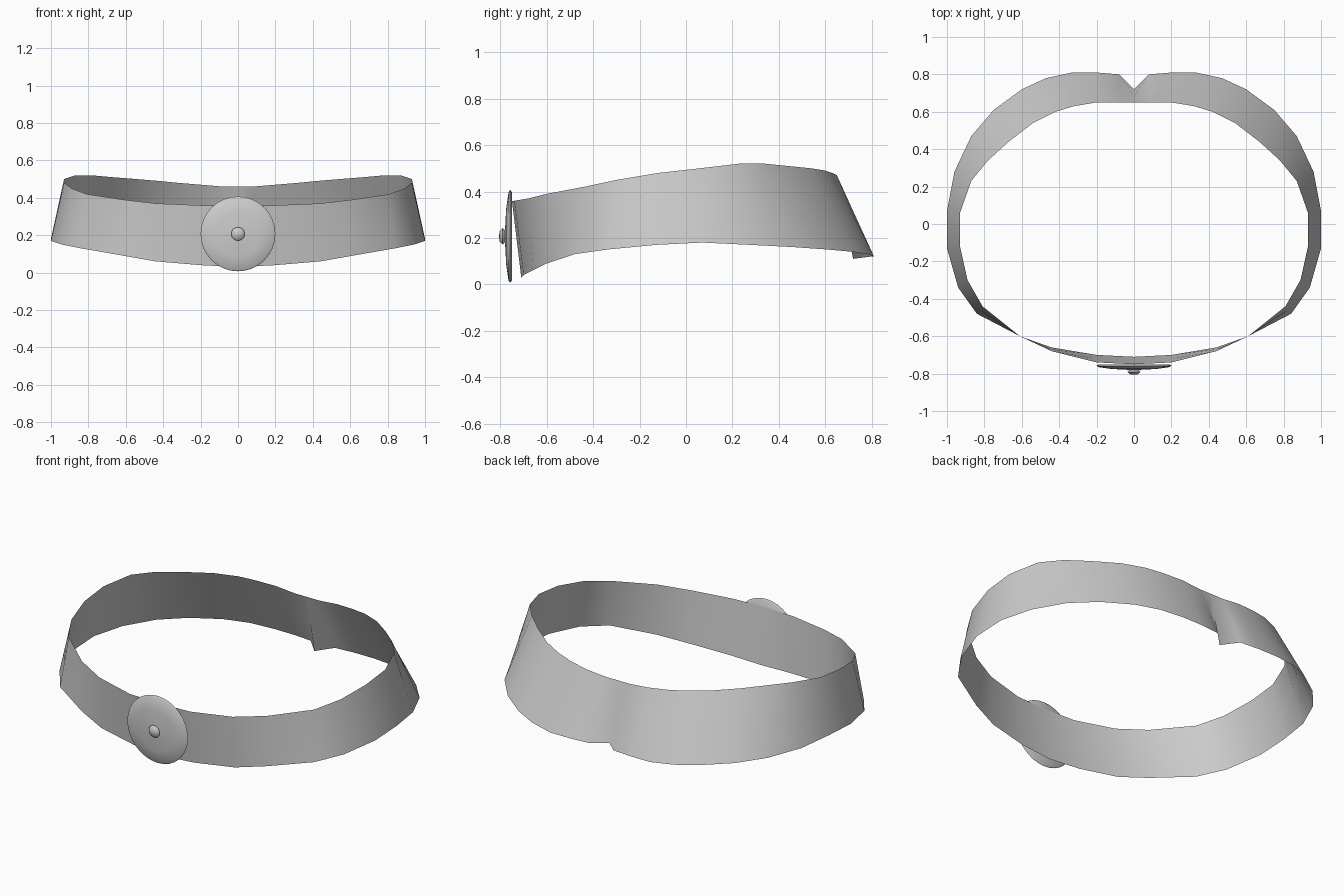
import bpy
import bmesh
from math import pi, radians
from mathutils import Matrix, Vector

default_cube = bpy.data.objects.get("Cube")
if default_cube:
    bpy.data.objects.remove(default_cube, do_unlink=True)


def make_material(name, colour):
    material = bpy.data.materials.new(name)
    material.use_nodes = True
    material.diffuse_color = colour
    material.node_tree.nodes["Principled BSDF"].inputs["Base Color"].default_value = colour
    return material


grey = make_material("plain grey", (0.6, 0.6, 0.6, 1))


def finish(name, bm, angle):
    """Turn a bmesh into a smooth shaded object."""
    mesh = bpy.data.meshes.new(name)
    bm.to_mesh(mesh)
    bm.free()
    mesh.materials.append(grey)
    obj = bpy.data.objects.new(name, mesh)
    bpy.context.collection.objects.link(obj)
    bpy.ops.object.select_all(action="DESELECT")
    obj.select_set(True)
    bpy.context.view_layer.objects.active = obj
    bpy.ops.object.shade_smooth_by_angle(angle=radians(angle))
    return obj


# Edges of the left half of the belt, from front centre to back centre
top_edge = [
    (0, -.75, .36), (.2, -.74, .36), (.44, -.68, .37), (.61, -.6, .39),
    (.81, -.44, .42), (.89, -.3, .45), (.93, -.12, .48), (.93, .06, .5),
    (.87, .23, .52), (.78, .34, .52), (.67, .44, .51), (.54, .54, .5),
    (.42, .6, .49), (.32, .63, .48), (.2, .65, .47), (.08, .65, .46), (0, .65, .46),
]
bottom_edge = [
    (0, -.71, .03), (.2, -.7, .04), (.44, -.66, .06), (.61, -.6, .09),
    (.84, -.48, .13), (.94, -.34, .15), (1, -.13, .17), (1, .07, .18),
    (.96, .28, .17), (.87, .47, .16), (.75, .61, .15), (.6, .72, .14),
    (.47, .78, .13), (.33, .81, .12), (.2, .81, .12), (.08, .8, .12), (0, .72, .11),
]

# Belt: a single sheet ruled between the two edges, pinched at the back
bm = bmesh.new()
rows = 2
columns = []
for low, high in zip(bottom_edge, top_edge):
    low, high = Vector(low), Vector(high)
    columns.append([bm.verts.new(low.lerp(high, i / rows)) for i in range(rows + 1)])
for here, after in zip(columns, columns[1:]):
    for i in range(rows):
        bm.faces.new((here[i], after[i], after[i + 1], here[i + 1]))
belt = finish("belt_band", bm, 50)
mirror = belt.modifiers.new("Mirror", "MIRROR")
mirror.use_axis[0] = True
mirror.use_clip = True

# Buckle: shallow domed disc with a central stud, turned about the y axis
profile = [
    (0, -.75), (.19, -.75), (.2, -.758), (.19, -.765), (.12, -.775),
    (.025, -.78), (.036, -.79), (.022, -.803), (0, -.806),
]
bm = bmesh.new()
points = [bm.verts.new((r, y, 0)) for r, y in profile]
edges = [bm.edges.new(pair) for pair in zip(points, points[1:])]
bmesh.ops.spin(bm, geom=points + edges, cent=(0, 0, 0), axis=(0, 1, 0),
               angle=2 * pi, steps=32, use_merge=True)
bmesh.ops.remove_doubles(bm, verts=bm.verts, dist=0.0005)
bmesh.ops.recalc_face_normals(bm, faces=bm.faces)
bmesh.ops.transform(bm, matrix=Matrix.Translation((0, 0, .207)), verts=bm.verts)
finish("buckle_disc", bm, 50)
